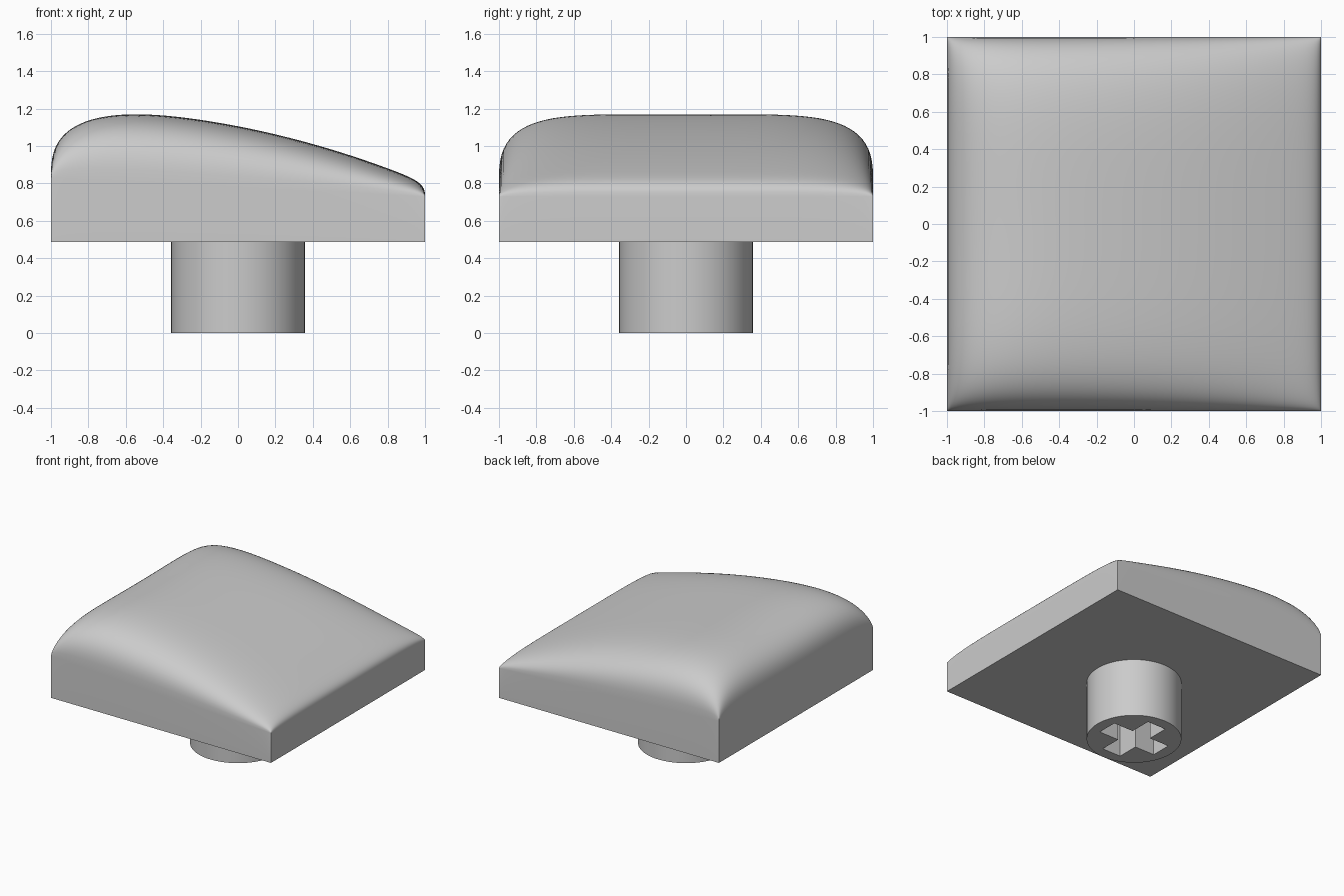
import bpy, bmesh, math

if "Cube" in bpy.data.objects:
    bpy.data.objects.remove(bpy.data.objects["Cube"])

BASE_Z = 0.485      # underside of the cap
N = 56              # grid divisions of the crowned top

grey = bpy.data.materials.new("plain grey plastic")
grey.use_nodes = True
grey.diffuse_color = (0.6, 0.6, 0.6, 1)
grey.node_tree.nodes["Principled BSDF"].inputs["Base Color"].default_value = (0.6, 0.6, 0.6, 1)


def finish(bm, name, angle):
    bmesh.ops.recalc_face_normals(bm, faces=bm.faces[:])
    mesh = bpy.data.meshes.new(name)
    bm.to_mesh(mesh)
    bm.free()
    mesh.materials.append(grey)
    obj = bpy.data.objects.new(name, mesh)
    bpy.context.collection.objects.link(obj)
    bpy.ops.object.select_all(action='DESELECT')
    obj.select_set(True)
    bpy.context.view_layer.objects.active = obj
    bpy.ops.object.shade_smooth_by_angle(angle=math.radians(angle))
    return obj


def roll(t, power):
    """Rounded shoulder: 1 in the middle, 0 at the rim."""
    return max(0.0, 1 - abs(t) ** power) ** 0.35


def top_height(x, y):
    rim = 0.78 - 0.05 * x
    crown = 1.105 - 0.194 * x - 0.109 * x * x
    shoulder = roll(x, 30 if x > 0 else 4.3 + 1.5 * y * y)
    return rim + (crown - rim) * shoulder * roll(y, 5)


def raise_walls(bm, edges, z):
    """Extrude open edges vertically to height z and return the new edges."""
    new = bmesh.ops.extrude_edge_only(bm, edges=edges)["geom"]
    for v in new:
        if isinstance(v, bmesh.types.BMVert):
            v.co.z = z
    return [e for e in new if isinstance(e, bmesh.types.BMEdge)]


# Cap: crowned top with grid lines gathered at the rim, straight walls, flat underside
bm = bmesh.new()
line = [math.sin(math.pi * (i / N - 0.5)) for i in range(N + 1)]
grid = [[bm.verts.new((x, y, top_height(x, y))) for x in line] for y in line]
for j in range(N):
    for i in range(N):
        bm.faces.new((grid[j][i], grid[j][i + 1], grid[j + 1][i + 1], grid[j + 1][i]))
rim_edges = [e for e in bm.edges if e.is_boundary]
lower = raise_walls(bm, rim_edges, BASE_Z)
bmesh.ops.contextual_create(bm, geom=[e for e in lower if e.is_boundary])
finish(bm, "cap", 40)

# Stem: round post with a cross-shaped socket open at the bottom
bm = bmesh.new()


def loop(points):
    verts = [bm.verts.new((x, y, 0)) for x, y in points]
    return [bm.edges.new((a, b)) for a, b in zip(verts, verts[1:] + verts[:1])]


R, L, W, SEG = 0.357, 0.265, 0.085, 64
outline = loop([(R * math.cos(2 * math.pi * k / SEG), R * math.sin(2 * math.pi * k / SEG))
                for k in range(SEG)])
cross = []
for k in range(4):
    c, s = round(math.cos(k * math.pi / 2)), round(math.sin(k * math.pi / 2))
    cross += [(c * x - s * y, s * x + c * y) for x, y in ((L, -W), (L, W), (W, W))]
socket = loop(cross)
bmesh.ops.triangle_fill(bm, edges=outline + socket, use_beauty=True)
raise_walls(bm, outline + socket, BASE_Z)
finish(bm, "stem", 30)
